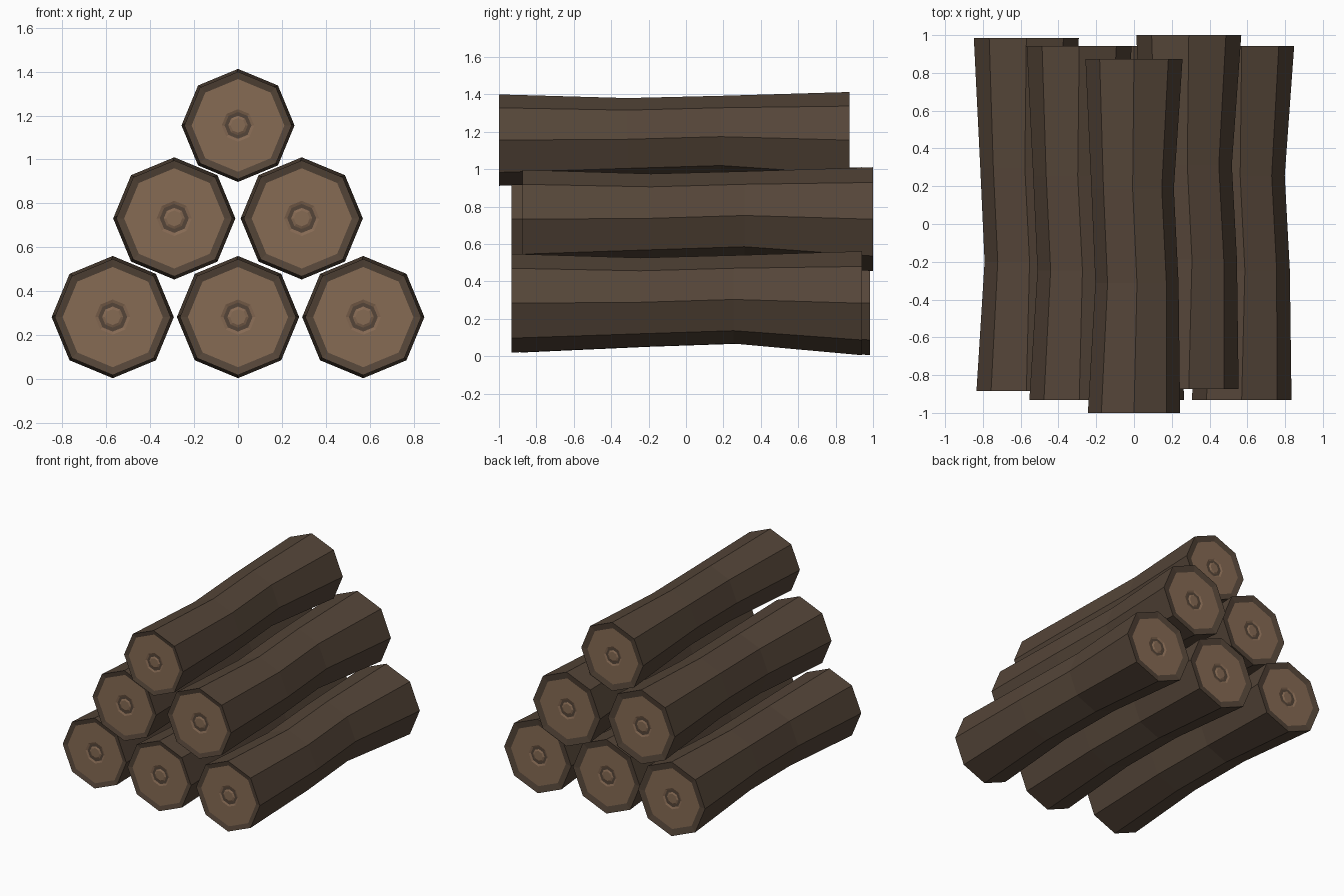
import bpy, bmesh
from math import sin, cos, pi

if "Cube" in bpy.data.objects:
    bpy.data.objects.remove(bpy.data.objects["Cube"])


def material(name, rgb):
    m = bpy.data.materials.new(name)
    m.diffuse_color = (*rgb, 1)
    m.use_nodes = True
    m.node_tree.nodes["Principled BSDF"].inputs["Base Color"].default_value = m.diffuse_color
    return m


BARK = material("bark", (0.09, 0.06, 0.04))
WOOD = material("cut_wood", (0.24, 0.145, 0.088))

# End-cap rings: radius, depth below the end plane, material of the band outside it
CAP = [(0.228, 0.008, 0), (0.080, 0.008, 1), (0.066, 0.013, 1),
       (0.048, 0.013, 0), (0.036, 0.008, 1)]


def log(name, x, z, y, half, s=1.0):
    bm = bmesh.new()

    def ring(cx, cy, cz, r):
        return [bm.verts.new((x + s * (cx + r * cos(k * pi / 4)), y + cy,
                              z + s * (cz + r * sin(k * pi / 4)))) for k in range(8)]

    # Front cap, gently bent bark, back cap as one chain of octagons
    rings, mats = [], []
    for i in range(len(CAP) - 1, -1, -1):
        r, d, m = CAP[i]
        rings.append(ring(0, -half + d, 0, r))
        mats.append(m)
    for cx, cy, cz, r in [(0, -half, 0, 0.264), (0.017, -0.25, 0.005, 0.238),
                          (-0.008, 0.25, 0.020, 0.236), (0, half, 0, 0.278)]:
        rings.append(ring(cx, cy, cz, r))
        mats.append(0)
    mats.pop()
    for r, d, m in CAP:
        rings.append(ring(0, half - d, 0, r))
        mats.append(m)
    for a, b, m in zip(rings, rings[1:], mats):
        for k in range(8):
            j = (k + 1) % 8
            bm.faces.new((a[k], a[j], b[j], b[k])).material_index = m
    for end in (rings[0], rings[-1]):
        bm.faces.new(end).material_index = 1
    bmesh.ops.recalc_face_normals(bm, faces=bm.faces)
    me = bpy.data.meshes.new(name)
    bm.to_mesh(me)
    bm.free()
    me.materials.append(BARK)
    me.materials.append(WOOD)
    bpy.context.collection.objects.link(bpy.data.objects.new(name, me))


# Pyramid stack, each log slid a little along its length
log("bottom_log_left", -0.57, 0.283, 0.05, 0.935)
log("bottom_log_middle", 0, 0.283, 0.005, 0.937)
log("bottom_log_right", 0.57, 0.283, 0.005, 0.937)
log("middle_log_left", -0.29, 0.732, 0.005, 0.937)
log("middle_log_right", 0.29, 0.732, 0.063, 0.937)
log("top_log", 0, 1.155, -0.063, 0.937, 0.925)
